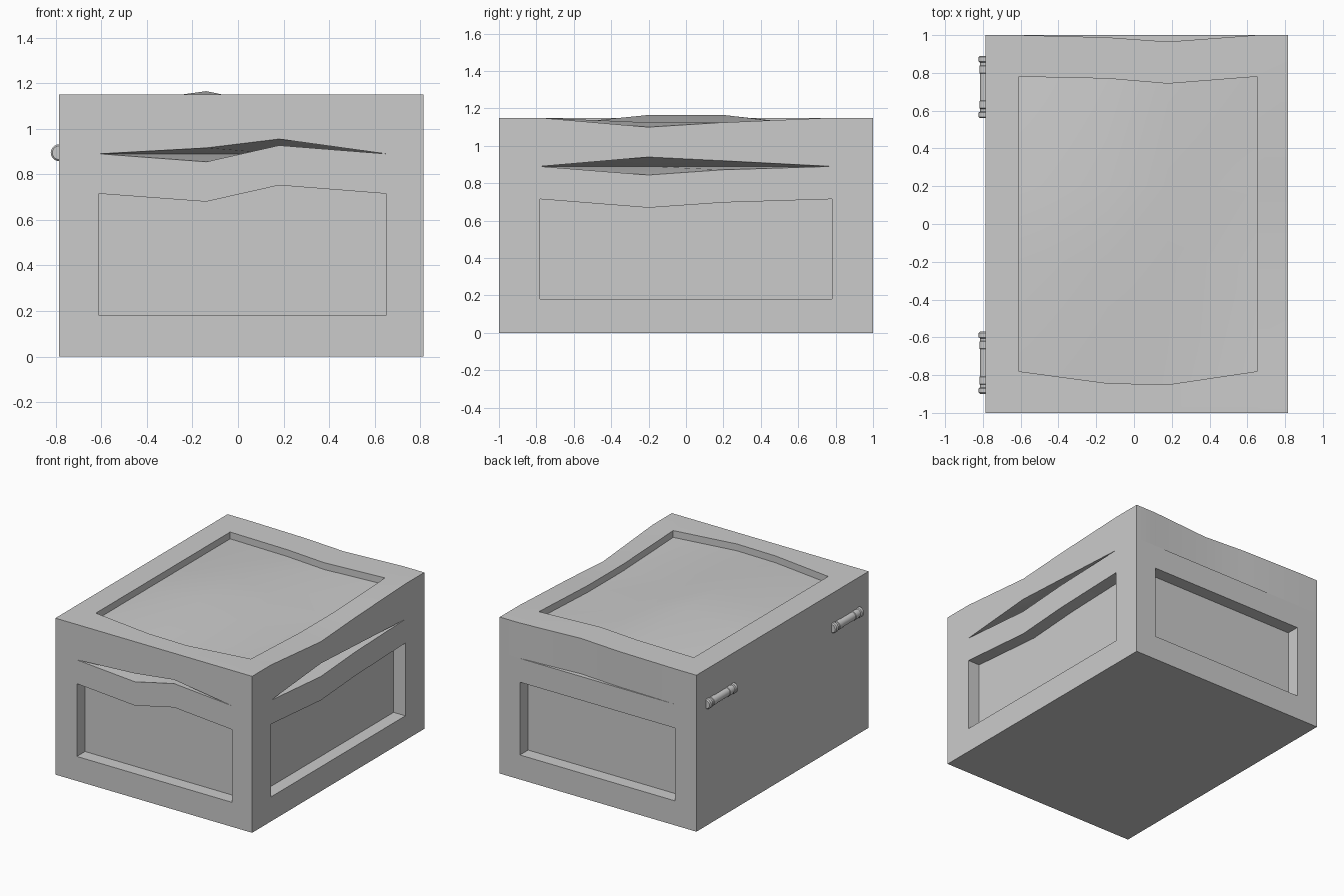
import bpy, bmesh, math
from mathutils import Vector

if "Cube" in bpy.data.objects:
    bpy.data.objects.remove(bpy.data.objects["Cube"])

# Shared column positions: edge, panel edge, two bend lines, panel edge, edge
X = [-0.785, -0.61, -0.14, 0.18, 0.65, 0.815]
Y = [-1.0, -0.78, -0.2, 0.2, 0.78, 1.0]
SEAM, TOP = 0.89, 1.15
PANEL_DEPTH = 0.095


def row(base, a=0.0, b=0.0):
    """Six values, bent at the two middle columns."""
    return [base, base, base + a, base + b, base, base]


def patch(bm, P, panel=None, floor=None):
    """Grid of faces; cells in panel rows/columns are sunk to floor(r, c)."""
    def sunk(r, c):
        return panel and r in panel and c in (1, 2, 3)

    def face(pts):
        bm.faces.new([bm.verts.new(p) for p in pts])

    for r in range(len(P) - 1):
        for c in range(5):
            ring = [(r, c), (r, c + 1), (r + 1, c + 1), (r + 1, c)]
            get = floor if sunk(r, c) else (lambda i, j: P[i][j])
            face([get(*k) for k in ring])
            if sunk(r, c):
                near = [(r - 1, c), (r, c + 1), (r + 1, c), (r, c - 1)]
                for k, n in enumerate(near):
                    if not sunk(*n):
                        a, b = ring[k], ring[(k + 1) % 4]
                        face([P[a[0]][a[1]], P[b[0]][b[1]], floor(*b), floor(*a)])


def finish(bm, name):
    bmesh.ops.remove_doubles(bm, verts=bm.verts[:], dist=0.0002)
    bmesh.ops.recalc_face_normals(bm, faces=bm.faces[:])
    me = bpy.data.meshes.new(name)
    bm.to_mesh(me)
    bm.free()
    ob = bpy.data.objects.new(name, me)
    bpy.context.collection.objects.link(ob)
    bpy.ops.object.select_all(action='DESELECT')
    ob.select_set(True)
    bpy.context.view_layer.objects.active = ob
    bpy.ops.object.shade_smooth_by_angle(angle=math.radians(25))
    return ob


def along_x(y, zs):
    ys = y if isinstance(y, list) else [y] * 6
    return [Vector((X[i], ys[i], zs[i])) for i in range(6)]


def along_y(x, zs):
    return [Vector((x, Y[i], zs[i])) for i in range(6)]


def cap(bm, front, back, right, left):
    """Horizontal face between four bent rims, flat at the seam inside."""
    P = [front]
    for j in range(1, 5):
        P.append([left[j]] + [Vector((X[i], Y[j], SEAM)) for i in range(1, 5)] + [right[j]])
    P.append(back)
    patch(bm, P)


# Box body: three walls with sunken panels, plain hinge wall, base, bent rim
bm = bmesh.new()
walls = {
    'front': (lambda z: along_x(-1.0, z), (-0.035, 0.037), Vector((0, PANEL_DEPTH, 0))),
    'back': (lambda z: along_x(1.0, z), (0, 0), Vector((0, -PANEL_DEPTH, 0))),
    'right': (lambda z: along_y(X[5], z), (-0.046, -0.018), Vector((-PANEL_DEPTH, 0, 0))),
    'left': (lambda z: along_y(X[0], z), (0, 0), None),
}
rim = {}
for side, (line, bend, inward) in walls.items():
    P = [line(row(0)), line(row(0.18)), line(row(0.715, *bend)), line(row(SEAM, *bend))]
    rim[side] = P[-1]
    if inward:
        patch(bm, P, [1], lambda r, c: P[r][c] + inward)
    else:
        patch(bm, P)
patch(bm, [along_x(y, row(0)) for y in Y])
cap(bm, rim['front'], rim['back'], rim['right'], rim['left'])
finish(bm, 'box_body')

# Lid: warped walls, underside and a top with a shallow bulging panel
bm = bmesh.new()
dented = row(1.0, -0.012, -0.035)
low = {
    'front': along_x(-1.0, row(SEAM, 0.026, 0.065)),
    'back': along_x(dented, row(SEAM)),
    'right': along_y(X[5], row(SEAM, 0.05, 0.03)),
    'left': along_y(X[0], row(SEAM)),
}
high = {
    'front': along_x(-1.0, row(TOP)),
    'back': along_x(dented, row(TOP)),
    'right': along_y(X[5], row(TOP, -0.05, -0.025)),
    'left': along_y(X[0], row(TOP)),
}
for side in low:
    patch(bm, [low[side], high[side]])
cap(bm, low['front'], low['back'], low['right'], low['left'])

shift = {1: row(0, -0.063, -0.07), 4: row(0, -0.01, -0.037)}
P = [high['front']]
for j in range(1, 5):
    mid = []
    for i in range(1, 5):
        z = TOP - 0.025 if (i == 4 and j in (2, 3)) else TOP
        mid.append(Vector((X[i], Y[j] + shift.get(j, row(0))[i], z)))
    P.append([high['left'][j]] + mid + [high['right'][j]])
P.append(high['back'])


def top_floor(r, c):
    p = P[r][c] - Vector((0, 0, 0.05))
    if r in (2, 3) and c == 2:
        p.z = 1.165
    return p


patch(bm, P, [1, 2, 3], top_floor)
finish(bm, 'lid')

# Hinge barrels: turned profile (position along y, radius) with collared ends
half = [(0.165, 0.0), (0.165, 0.030), (0.158, 0.037), (0.135, 0.037), (0.130, 0.030),
        (0.115, 0.030), (0.112, 0.034), (0.075, 0.034), (0.072, 0.031)]
profile = half + [(-y, r) for y, r in reversed(half)]
N = 20
for name, yc in (('back_hinge', 0.725), ('front_hinge', -0.735)):
    bm = bmesh.new()
    rings = [[bm.verts.new((X[0] + r * math.cos(2 * math.pi * k / N), yc + y,
                            0.895 + r * math.sin(2 * math.pi * k / N))) for k in range(N)]
             for y, r in profile[1:-1]]
    for a, b in zip(rings, rings[1:]):
        for k in range(N):
            bm.faces.new((a[k], a[(k + 1) % N], b[(k + 1) % N], b[k]))
    bm.faces.new(rings[0])
    bm.faces.new(rings[-1])
    finish(bm, name)
